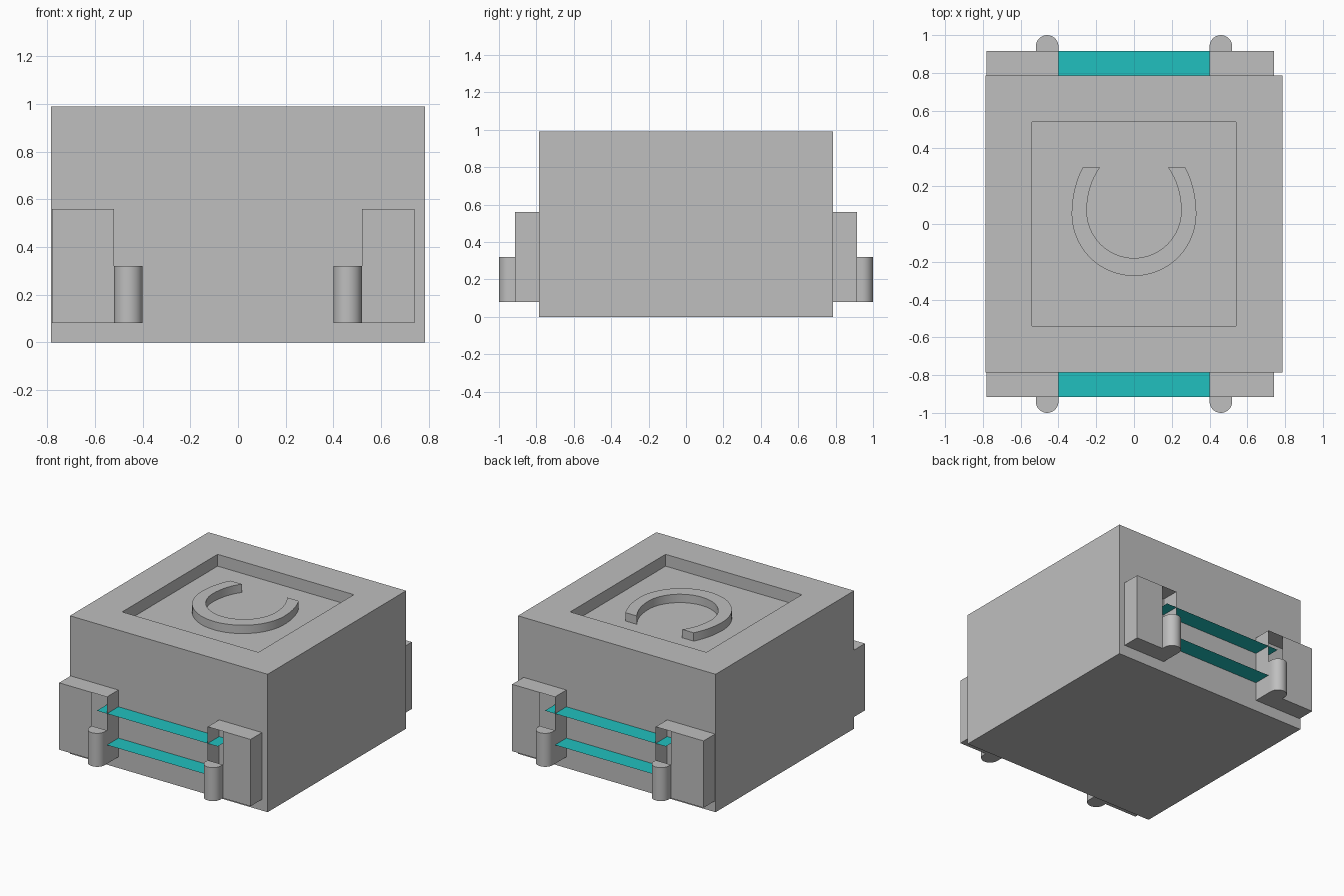
import bpy, bmesh
from math import sin, cos, pi, asin
from mathutils import Vector

if "Cube" in bpy.data.objects:
    bpy.data.objects.remove(bpy.data.objects["Cube"])


def material(name, rgb):
    m = bpy.data.materials.new(name)
    m.use_nodes = True
    m.diffuse_color = (*rgb, 1)
    m.node_tree.nodes["Principled BSDF"].inputs["Base Color"].default_value = (*rgb, 1)
    return m


GREY = material("light grey", (0.52, 0.52, 0.52))
CYAN = material("cyan", (0.015, 0.53, 0.52))


def finish(bm, name, mat, smooth=False, solid=True):
    if solid:
        bmesh.ops.recalc_face_normals(bm, faces=bm.faces)
    mesh = bpy.data.meshes.new(name)
    bm.to_mesh(mesh)
    bm.free()
    obj = bpy.data.objects.new(name, mesh)
    bpy.context.collection.objects.link(obj)
    mesh.materials.append(mat)
    if smooth:
        bpy.ops.object.select_all(action="DESELECT")
        obj.select_set(True)
        bpy.context.view_layer.objects.active = obj
        bpy.ops.object.shade_smooth_by_angle(angle=0.6)
    return obj


def face(bm, points):
    return bm.faces.new([bm.verts.new(p) for p in points])


def prism(name, outline, z0, z1, smooth=True):
    bm = bmesh.new()
    base = face(bm, [(x, y, z0) for x, y in outline])
    top = bmesh.ops.extrude_face_region(bm, geom=[base])["geom"]
    bmesh.ops.translate(bm, vec=(0, 0, z1 - z0),
                        verts=[v for v in top if isinstance(v, bmesh.types.BMVert)])
    return finish(bm, name, GREY, smooth)


# Body: block with a square recess sunk into the top
HALF, HEIGHT, RECESS, FLOOR = 0.785, 0.99, 0.44, 0.905
bm = bmesh.new()
bmesh.ops.create_cube(bm, size=1)
for v in bm.verts:
    v.co = Vector((v.co.x * 2 * HALF, v.co.y * 2 * HALF, (v.co.z + 0.5) * HEIGHT))
lid = max(bm.faces, key=lambda f: f.calc_center_median().z)
bmesh.ops.inset_region(bm, faces=[lid], thickness=HALF - RECESS)
sunk = bmesh.ops.extrude_face_region(bm, geom=[lid])["geom"]
bmesh.ops.translate(bm, vec=(0, 0, FLOOR - HEIGHT),
                    verts=[v for v in sunk if isinstance(v, bmesh.types.BMVert)])
if lid.is_valid:
    bm.faces.remove(lid)
finish(bm, "body", GREY)


# Horseshoe emblem: open arc, round at the front and stretched at the back
def arc(radius, stretch, cy, end_y=0.3, steps=48):
    a = asin((end_y - cy) / stretch)
    points = []
    for i in range(steps + 1):
        t = a - (pi + 2 * a) * i / steps
        points.append((radius * cos(t), cy + (stretch if sin(t) > 0 else radius) * sin(t)))
    return points


prism("horseshoe", arc(0.33, 0.43, 0.055) + arc(0.25, 0.33, 0.07)[::-1], FLOOR, 0.965)

# Brackets: open-slotted sheet housings with a rounded post, on front and back
INNER, SLOT, FACE_Y, LOW, HIGH, POST_TOP = 0.4, 0.52, 0.915, 0.08, 0.56, 0.32
for end, s in (("front", -1), ("back", 1)):
    for side, k, outer in (("left", 1, 0.74), ("right", -1, 0.78)):
        bm = bmesh.new()
        a, b, o = k * INNER, k * SLOT, k * outer
        y0, y1 = s * HALF, s * FACE_Y
        for z in (LOW, HIGH):
            face(bm, [(a, y0, z), (a, y1, z), (b, y1, z), (o, y1, z), (o, y0, z)])
        for x in (a, o):
            face(bm, [(x, y0, LOW), (x, y1, LOW), (x, y1, HIGH), (x, y0, HIGH)])
        face(bm, [(b, y1, LOW), (o, y1, LOW), (o, y1, HIGH), (b, y1, HIGH)])
        bmesh.ops.remove_doubles(bm, verts=bm.verts, dist=0.0001)
        finish(bm, f"{end}_{side}_bracket", GREY)

        # Post with a half-round nose
        r = (SLOT - INNER) / 2
        mid = k * (INNER + r)
        nose = [(mid + r * cos(pi * i / 16), s * (1 - r + r * sin(pi * i / 16)))
                for i in range(17)]
        prism(f"{end}_{side}_post", nose + [(mid - r, y1), (mid + r, y1)], LOW, POST_TOP)

    # Two flat strips running between the brackets
    for level, z in (("lower", 0.215), ("upper", 0.44)):
        bm = bmesh.new()
        w = 0.48
        strip = face(bm, [(-w, s * HALF, z), (w, s * HALF, z),
                          (w, s * FACE_Y, z), (-w, s * FACE_Y, z)])
        strip.normal_update()
        if strip.normal.z < 0:
            strip.normal_flip()
        finish(bm, f"{end}_{level}_strip", CYAN, solid=False)
